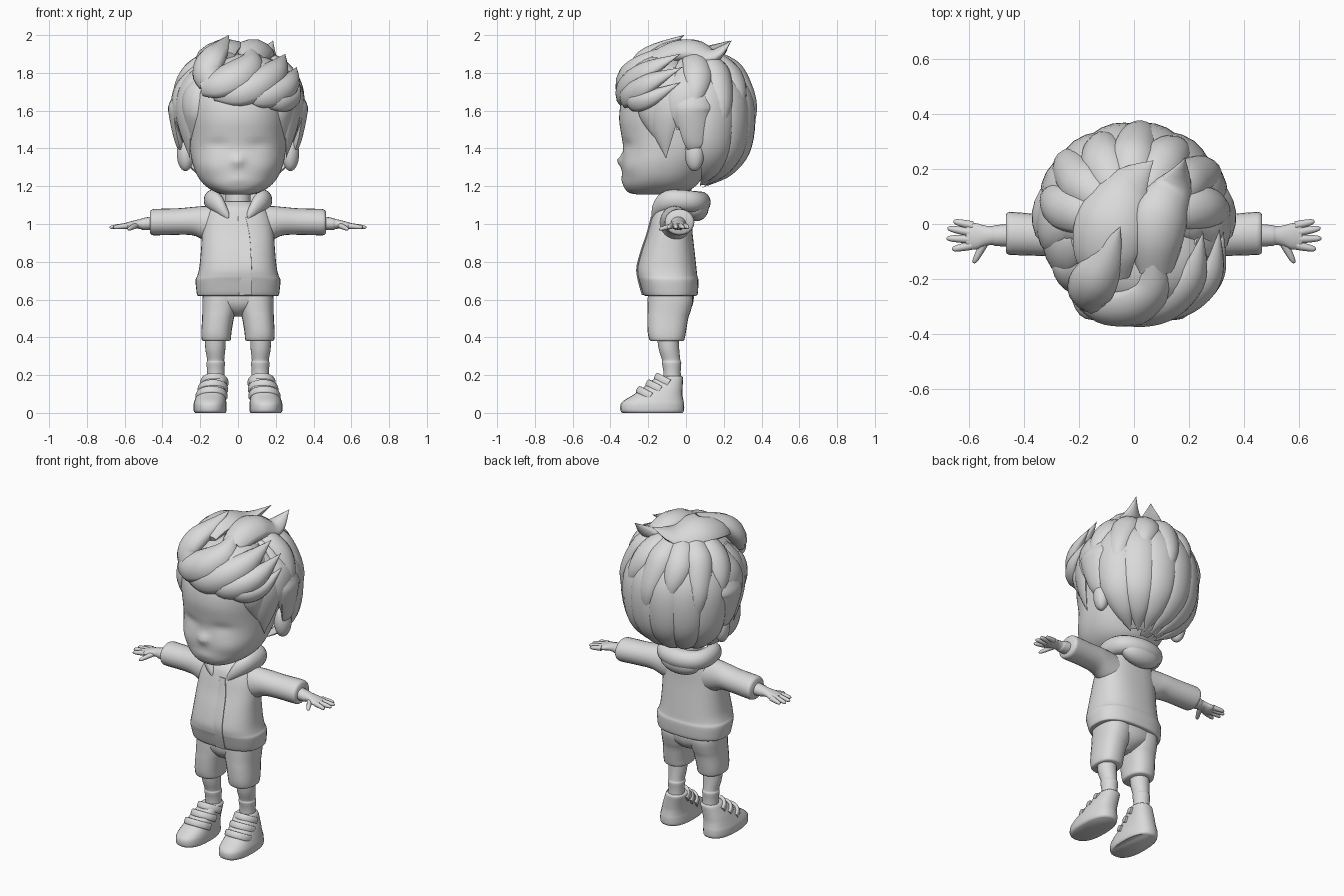
import bpy, bmesh, math
from mathutils import Vector, Matrix

cube = bpy.data.objects.get("Cube")
if cube:
    bpy.data.objects.remove(cube)

grey = bpy.data.materials.new("plain_grey")
grey.use_nodes = True
GREY = (0.7, 0.7, 0.7, 1)
grey.diffuse_color = GREY
grey.node_tree.nodes["Principled BSDF"].inputs["Base Color"].default_value = GREY

X, Y, Z = Vector((1, 0, 0)), Vector((0, 1, 0)), Vector((0, 0, 1))
SKULL, RADII = Vector((0, 0.005, 1.545)), (0.32, 0.32, 0.365)


def finish(name, bm, angle=50):
    bmesh.ops.recalc_face_normals(bm, faces=bm.faces)
    mesh = bpy.data.meshes.new(name)
    bm.to_mesh(mesh)
    bm.free()
    mesh.materials.append(grey)
    ob = bpy.data.objects.new(name, mesh)
    bpy.context.collection.objects.link(ob)
    bpy.ops.object.select_all(action='DESELECT')
    ob.select_set(True)
    bpy.context.view_layer.objects.active = ob
    bpy.ops.object.shade_smooth_by_angle(angle=math.radians(angle))
    return ob


def spline(keys, steps):
    """Catmull-Rom interpolation of equal-length tuples."""
    ks = [keys[0]] + list(keys) + [keys[-1]]
    out = []
    for i in range(1, len(ks) - 2):
        for s in range(steps):
            t = s / steps
            out.append([b + t / 2 * (c - a + t * (2 * a - 5 * b + 4 * c - d + t * (3 * (b - c) + d - a)))
                        for a, b, c, d in zip(*ks[i - 1:i + 3])])
    return out + [list(keys[-1])]


def sweep(name, keys, frame, steps=4, sides=24, power=2.0, angle=50):
    """Skin superellipse sections (x, y, z, half_width, half_height)."""
    rows = spline(keys, steps)
    pts = [Vector(r[:3]) for r in rows]
    bm = bmesh.new()
    rings = []
    for i, r in enumerate(rows):
        tangent = (pts[min(i + 1, len(pts) - 1)] - pts[max(i - 1, 0)]).normalized()
        u, v = frame(tangent, pts[i])
        ring = []
        for k in range(sides):
            a = math.tau * k / sides
            c, s = math.cos(a), math.sin(a)
            ring.append(bm.verts.new(
                pts[i] + u * max(r[3], .001) * math.copysign(abs(c) ** (2 / power), c)
                + v * max(r[4], .001) * math.copysign(abs(s) ** (2 / power), s)))
        rings.append(ring)
    for lo, hi in zip(rings, rings[1:]):
        for k in range(sides):
            j = (k + 1) % sides
            bm.faces.new((lo[k], lo[j], hi[j], hi[k]))
    bm.faces.new(rings[0])
    bm.faces.new(rings[-1])
    return finish(name, bm, angle)


def loft(name, rows, **kw):
    """Horizontal sections given as (z, centre_x, half_x, front_y, back_y)."""
    keys = [(cx, (f + b) / 2, z, rx, (b - f) / 2) for z, cx, rx, f, b in rows]
    return sweep(name, keys, lambda t, p: (X, Y), **kw)


def ball(name, centre, radii, turn=0):
    bm = bmesh.new()
    bmesh.ops.create_uvsphere(bm, u_segments=24, v_segments=14, radius=1, matrix=(
        Matrix.Translation(centre) @ Matrix.Rotation(turn, 4, 'Z') @ Matrix.Diagonal((*radii, 1))))
    return finish(name, bm)


def mirrored(ob):
    mod = ob.modifiers.new("Mirror", 'MIRROR')
    mod.use_mirror_merge = False
    return ob


def outward(t, p):
    side = t.cross(p - SKULL).normalized()
    return side, side.cross(t)


def lock(name, path, width, thick, root=0.55):
    """A leaf-shaped lock of hair, rounded at the root and pointed at the tip."""
    n = len(path) - 1
    keys = []
    for i, p in enumerate(path):
        t = i / n
        f = (root + (1 - root) * math.sin(math.pi * min(t * 1.2, 1) ** .9)) if t < .5 else (1 - ((t - .5) * 2) ** 1.7)
        keys.append((*p, width * f, thick * f))
    return sweep(name, keys, outward, steps=5, sides=12, power=1.7, angle=65)


def on_skull(az, el, off=0):
    """Point over the skull; azimuth 0 is the back, 90 is the left side."""
    a, e = math.radians(az), math.radians(el)
    d = Vector((math.sin(a) * math.cos(e), math.cos(a) * math.cos(e), math.sin(e)))
    return SKULL + Vector([c * (r + off) for c, r in zip(d, RADII)])


# Head, with nose, mouth, cheeks and eye hollows pushed into the face
head = loft("head", [(1.155, 0, .06, -.24, -.06), (1.165, 0, .11, -.3, -.01), (1.2, 0, .17, -.33, .05),
                     (1.25, 0, .212, -.337, .09), (1.32, 0, .24, -.341, .14), (1.4, 0, .255, -.333, .2),
                     (1.47, 0, .262, -.342, .25), (1.56, 0, .268, -.354, .27), (1.66, 0, .27, -.338, .27),
                     (1.76, 0, .25, -.28, .25), (1.85, 0, .16, -.18, .16), (1.88, 0, .05, -.06, .06)],
            sides=88, power=2.25)
for v in head.data.vertices:
    if v.co.y < -.1:
        for cx, cz, sx, sz, push in ((0, 1.335, .03, .026, .026), (0, 1.235, .06, .02, .006),
                                     (.11, 1.42, .06, .03, -.01), (.15, 1.3, .06, .04, .006)):
            v.co.y -= push * math.exp(-((abs(v.co.x) - cx) / sx) ** 2 - ((v.co.z - cz) / sz) ** 2)
mirrored(ball("ear", (.278, .045, 1.372), (.045, .052, .092), -.35))
loft("neck", [(1.02, 0, .07, -.11, .03), (1.22, 0, .065, -.1, .03)])

# Hair cap: skull shell with the face side cut away
bm = bmesh.new()
bmesh.ops.create_uvsphere(bm, u_segments=36, v_segments=24, radius=1, matrix=(
    Matrix.Translation(SKULL) @ Matrix.Diagonal((*RADII, 1))))
cut = [f for f in bm.faces if f.calc_center_median().y < .1 - max(0, f.calc_center_median().z - 1.43) * 1.4]
bmesh.ops.delete(bm, geom=cut, context='FACES')
finish("hair_cap", bm)

# Long locks around the back, then a shorter layer over them
for az in range(-84, 85, 24):
    low = -70 if abs(az) < 70 else -20
    lock("back_lock", [on_skull(az * .9, 68), on_skull(az, 45, .005), on_skull(az, 15, .012),
                       on_skull(az, (low + 30) / 2, .012), on_skull(az * .95, (low - 20) / 2, .008),
                       on_skull(az * .85, low, .0)], .1, .04)
for i, az in enumerate(range(-78, 79, 26)):
    tip = 6 - 22 * (i % 2)
    lock("upper_lock", [on_skull(az - 4, 70), on_skull(az - 2, 54, .015), on_skull(az, 38, .026),
                        on_skull(az + 4, (38 + tip) / 2, .028), on_skull(az + 7, tip, .026)], .078, .045, .7)

# Side locks sweeping over the temples and above the ears
for s in (-1, 1):
    def side_lock(name, path, width):
        lock(name, [(s * x, y, z) for x, y, z in path], width, .028)
    side_lock("temple_lock", [(.21, -.08, 1.82), (.27, -.1, 1.73), (.293, -.115, 1.62),
                              (.28, -.12, 1.49), (.255, -.105, 1.35)], .09)
    side_lock("front_temple_lock", [(.19, -.16, 1.78), (.24, -.19, 1.7), (.25, -.2, 1.61),
                                    (.25, -.18, 1.53), (.25, -.15, 1.44)], .07)
    side_lock("ear_lock", [(.24, .01, 1.82), (.31, .005, 1.72), (.327, .005, 1.62),
                           (.317, .01, 1.53), (.292, .015, 1.43)], .095)

# Swept fringe and crown locks
ball("fringe_base", (.04, -.13, 1.75), (.23, .19, .15))
lock("fringe_lock_1", [(-.14, -.28, 1.75), (-.165, -.25, 1.81), (-.14, -.2, 1.875), (-.095, -.12, 1.93),
                       (-.05, -.01, 2.0)], .085, .06, .85)
lock("fringe_lock_2", [(-.18, -.27, 1.73), (-.1, -.3, 1.745), (0, -.29, 1.79), (.07, -.22, 1.86), (.06, -.08, 1.95)],
     .095, .065, .65)
lock("fringe_lock_3", [(-.12, -.29, 1.7), (0, -.31, 1.7), (.12, -.28, 1.75), (.21, -.19, 1.82), (.25, -.03, 1.9)],
     .09, .065, .6)
lock("fringe_lock_4", [(0, -.3, 1.69), (.12, -.3, 1.68), (.22, -.25, 1.71), (.285, -.17, 1.76), (.31, -.02, 1.83)],
     .075, .055, .5)
lock("fringe_lock_5", [(.1, -.28, 1.67), (.19, -.27, 1.655), (.25, -.23, 1.655), (.3, -.16, 1.68),
                       (.325, -.03, 1.75)], .06, .05, .5)
lock("crown_lock_1", [(-.1, -.19, 1.87), (-.105, -.1, 1.905), (-.085, .01, 1.92), (-.02, .13, 1.905), (.07, .23, 1.97)],
     .125, .055, .7)
lock("crown_lock_2", [(.08, -.17, 1.87), (.085, -.06, 1.91), (.1, .04, 1.915), (.145, .14, 1.885), (.185, .24, 1.97)],
     .1, .06, .7)

# Jacket body, overlapping front edge, sleeves, hood
loft("jacket_body", [(.62, 0, .212, -.215, .05), (.63, 0, .218, -.228, .062), (.7, 0, .225, -.25, .066),
                     (.725, 0, .216, -.257, .06), (.77, 0, .205, -.258, .055), (.86, 0, .196, -.235, .045),
                     (.95, 0, .19, -.205, .035), (1.03, 0, .175, -.183, .03), (1.085, 0, .14, -.162, .025),
                     (1.12, 0, .07, -.12, .015)], sides=40, power=2.5)
sweep("front_edge", [(.04, -.227, .625, .035, .005), (.04, -.248, .7, .035, .005), (.038, -.256, .77, .035, .005),
                     (.035, -.233, .86, .033, .005), (.03, -.203, .95, .03, .005),
                     (.02, -.18, 1.04, .02, .005)], lambda t, p: (Vector((1, -.1, 0)), Y), power=4)
mirrored(sweep("sleeve", [(.1, -.065, .99, .08, .105), (.18, -.058, 1.005, .078, .09), (.24, -.05, 1.015, .077, .075),
                          (.32, -.042, 1.013, .075, .07), (.43, -.035, 1.01, .078, .07),
                          (.455, -.034, 1.009, .077, .067), (.465, -.034, 1.008, .068, .058)],
               lambda t, p: (Y, Z)))
half = [(.045, -.165, 1.035, .025, .018), (.085, -.15, 1.088, .05, .03), (.125, -.1, 1.122, .056, .042),
        (.135, -.02, 1.124, .056, .046), (.1, .05, 1.118, .056, .052)]
rim = half + [(0, .075, 1.115, .058, .056)] + [(-k[0], *k[1:]) for k in reversed(half)]
sweep("hood", rim, lambda t, p: (Z, Z.cross(t).normalized()), sides=16)
ball("hood_back", (0, .055, 1.085), (.13, .065, .07))

# Hands
mirrored(sweep("palm", [(.44, -.04, 1.005, .042, .038), (.5, -.042, 1.0, .038, .032), (.515, -.042, 1.0, .034, .027),
                        (.545, -.043, .998, .038, .022), (.575, -.045, .992, .048, .02),
                        (.61, -.045, .988, .046, .014)], lambda t, p: (Y, Z), sides=16))
for name, root, tip in (("little_finger", (.585, -.006, .99), (.655, .01, .982)),
                        ("ring_finger", (.595, -.03, .99), (.677, -.015, .982)),
                        ("middle_finger", (.595, -.055, .99), (.68, -.052, .982)),
                        ("index_finger", (.59, -.078, .99), (.66, -.092, .982)),
                        ("thumb", (.535, -.055, .995), (.582, -.142, .972))):
    a, b = Vector(root), Vector(tip)
    keys = [(*a.lerp(b, t), r, r) for t, r in ((0, .016), (.6, .013), (.9, .009), (1, .003))]
    mirrored(sweep(name, keys, lambda t, p: (t.cross(Z).normalized(), Z), sides=10))

# Shorts and legs
loft("shorts_seat", [(.51, 0, .03, -.13, -.04), (.54, 0, .08, -.175, .015), (.59, 0, .17, -.2, .04),
                     (.68, 0, .185, -.2, .04)], power=2.2)
mirrored(loft("shorts_leg", [(.38, .115, .068, -.185, -.015), (.39, .115, .077, -.195, -.008),
                             (.43, .114, .08, -.203, .0), (.5, .106, .084, -.205, .012),
                             (.54, .1, .089, -.204, .025), (.6, .095, .094, -.203, .038),
                             (.66, .095, .09, -.2, .03)], power=2.4))
mirrored(loft("leg", [(.16, .118, .047, -.12, -.025), (.22, .118, .046, -.12, -.028), (.265, .118, .049, -.128, -.025),
                      (.28, .118, .045, -.127, -.03), (.34, .12, .053, -.145, -.036), (.42, .12, .055, -.155, -.04)]))

# Shoes with straps over the instep
mirrored(loft("shoe", [(0, .147, .08, -.335, -.018), (.012, .148, .087, -.347, -.01), (.045, .148, .087, -.346, -.01),
                       (.068, .146, .083, -.325, -.014), (.095, .142, .078, -.28, -.018), (.125, .136, .073, -.24, -.018),
                       (.155, .128, .067, -.2, -.017), (.185, .12, .06, -.165, -.016),
                       (.195, .119, .052, -.155, -.022)], power=2.4))
for y, z, cx, w in ((-.15, .178, .125, .064), (-.195, .143, .133, .07), (-.245, .108, .14, .074)):
    arc = []
    for k in range(7):
        a = math.pi * k / 6
        arc.append((cx - w * math.cos(a), y + .06 - .065 * math.sin(a), z - .02 + .035 * math.sin(a), .02, .011))
    mirrored(sweep("shoe_strap", arc, lambda t, p: (Vector((0, .5, .86)), t.cross(Vector((0, .5, .86))).normalized()),
                   sides=12, power=3))
